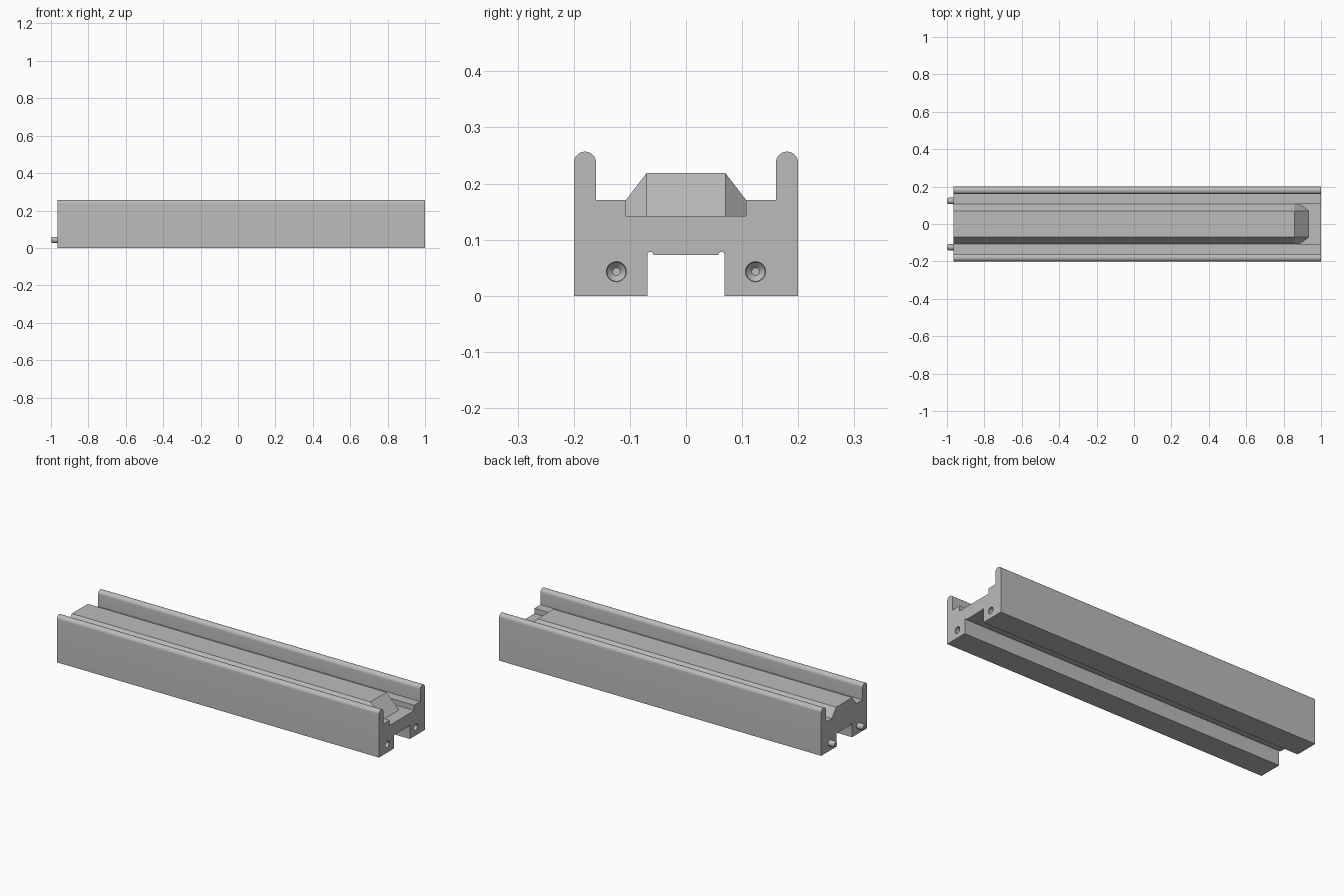
import bpy, bmesh, math
from mathutils import Matrix

if "Cube" in bpy.data.objects:
    bpy.data.objects.remove(bpy.data.objects["Cube"])

grey = bpy.data.materials.new("plain grey")
grey.use_nodes = True
colour = (0.5, 0.5, 0.5, 1)
grey.diffuse_color = colour
grey.node_tree.nodes["Principled BSDF"].inputs["Base Color"].default_value = colour

BACK, FRONT = -0.965, 1.0
FLOOR, LEDGE, TOP = 0.142, 0.171, 0.219
PEG_Y, PEG_Z = 0.124, 0.043


def finish(bm, name):
    bmesh.ops.recalc_face_normals(bm, faces=bm.faces)
    mesh = bpy.data.meshes.new(name)
    bm.to_mesh(mesh)
    bm.free()
    mesh.materials.append(grey)
    obj = bpy.data.objects.new(name, mesh)
    bpy.context.collection.objects.link(obj)
    return obj


def loft(name, near, far):
    """Join two matching rings of points and cap both ends."""
    bm = bmesh.new()
    a = [bm.verts.new(p) for p in near]
    b = [bm.verts.new(p) for p in far]
    for i in range(len(a)):
        j = (i + 1) % len(a)
        bm.faces.new((a[i], a[j], b[j], b[i]))
    bm.faces.new(a)
    bm.faces.new(b)
    return finish(bm, name)


def lathe(name, profile, y):
    """Spin (x, radius) points about an axis along x."""
    bm = bmesh.new()
    pts = [(profile[0][0], 0)] + profile + [(profile[-1][0], 0)]
    verts = [bm.verts.new((x, 0, r)) for x, r in pts]
    edges = [bm.edges.new(pair) for pair in zip(verts, verts[1:])]
    bmesh.ops.spin(bm, geom=verts + edges, cent=(0, 0, 0), axis=(1, 0, 0),
                   angle=math.tau, steps=32)
    bmesh.ops.remove_doubles(bm, verts=bm.verts, dist=1e-5)
    bmesh.ops.translate(bm, verts=bm.verts, vec=(0, y, PEG_Z))
    return finish(bm, name)


def arc(y, z, r, start, end, steps):
    angles = [math.radians(start + (end - start) * i / steps) for i in range(steps + 1)]
    return [(y + r * math.cos(t), z + r * math.sin(t)) for t in angles]


def mirrored(half):
    return half + [(-y, z) for y, z in reversed(half)]


def smooth(obj):
    bpy.ops.object.select_all(action="DESELECT")
    obj.select_set(True)
    bpy.context.view_layer.objects.active = obj
    bpy.ops.object.shade_smooth_by_angle(angle=math.radians(30))


# Rail body: relieved slot below, rounded side walls, ledges and a sunk floor
half = arc(0.0635, 0.073, 0.0055, 180, 0, 8)
half += [(0.069, 0), (0.2, 0)]
half += arc(0.18, 0.237, 0.02, 0, 180, 16)
half += [(0.16, LEDGE), (0.107, LEDGE), (0.107, FLOOR)]
section = mirrored(half)
body = loft("rail_body", [(BACK, y, z) for y, z in section],
            [(FRONT, y, z) for y, z in section])

# Sockets in the front end
for y in (-PEG_Y, PEG_Y):
    cutter = lathe("socket_cutter", [(1.01, 0.018), (0.998, 0.018), (0.996, 0.0165),
                                     (0.965, 0.0165), (0.955, 0.007)], y)
    cutter.hide_render = True
    mod = body.modifiers.new("socket", "BOOLEAN")
    mod.operation = "DIFFERENCE"
    mod.solver = "EXACT"
    mod.object = cutter
    bpy.context.view_layer.objects.active = body
    bpy.ops.object.modifier_apply(modifier=mod.name)
    bpy.data.objects.remove(cutter)
smooth(body)

# Centre ridge, whose front end slopes down to the floor
ridge = mirrored([(0.107, FLOOR), (0.107, LEDGE), (0.07, TOP)])
loft("centre_ridge", [(BACK, y, z) for y, z in ridge],
     [(0.857 + (TOP - z), y, z) if z > FLOOR else (0.857 + TOP - LEDGE, y, z)
      for y, z in ridge]).name = "centre_ridge"
bpy.data.objects.remove(bpy.data.objects["centre_ridge"])

bm = bmesh.new()
START = 0.857
back = [bm.verts.new((BACK, y, z)) for y, z in ridge]
crest = [bm.verts.new((START, y, z)) for y, z in ridge]
toe = [bm.verts.new((START + z - FLOOR, y, FLOOR)) for y, z in ridge[1:-1]]
for i in range(len(ridge) - 1):
    bm.faces.new((back[i], back[i + 1], crest[i + 1], crest[i]))
for i in range(len(toe) - 1):
    bm.faces.new((crest[i + 1], crest[i + 2], toe[i + 1], toe[i]))
bm.faces.new((crest[0], crest[1], toe[0]))
bm.faces.new((crest[-1], crest[-2], toe[-1]))
bm.faces.new(back)
bm.faces.new([back[0], crest[0]] + toe + [crest[-1], back[-1]])
finish(bm, "centre_ridge")

# Pegs on the back end
for side, y in (("right", -PEG_Y), ("left", PEG_Y)):
    smooth(lathe(side + "_peg", [(BACK - 0.0005 + 0.01, 0.0165), (-0.992, 0.0165),
                                 (-1.0, 0.0115)], y))
